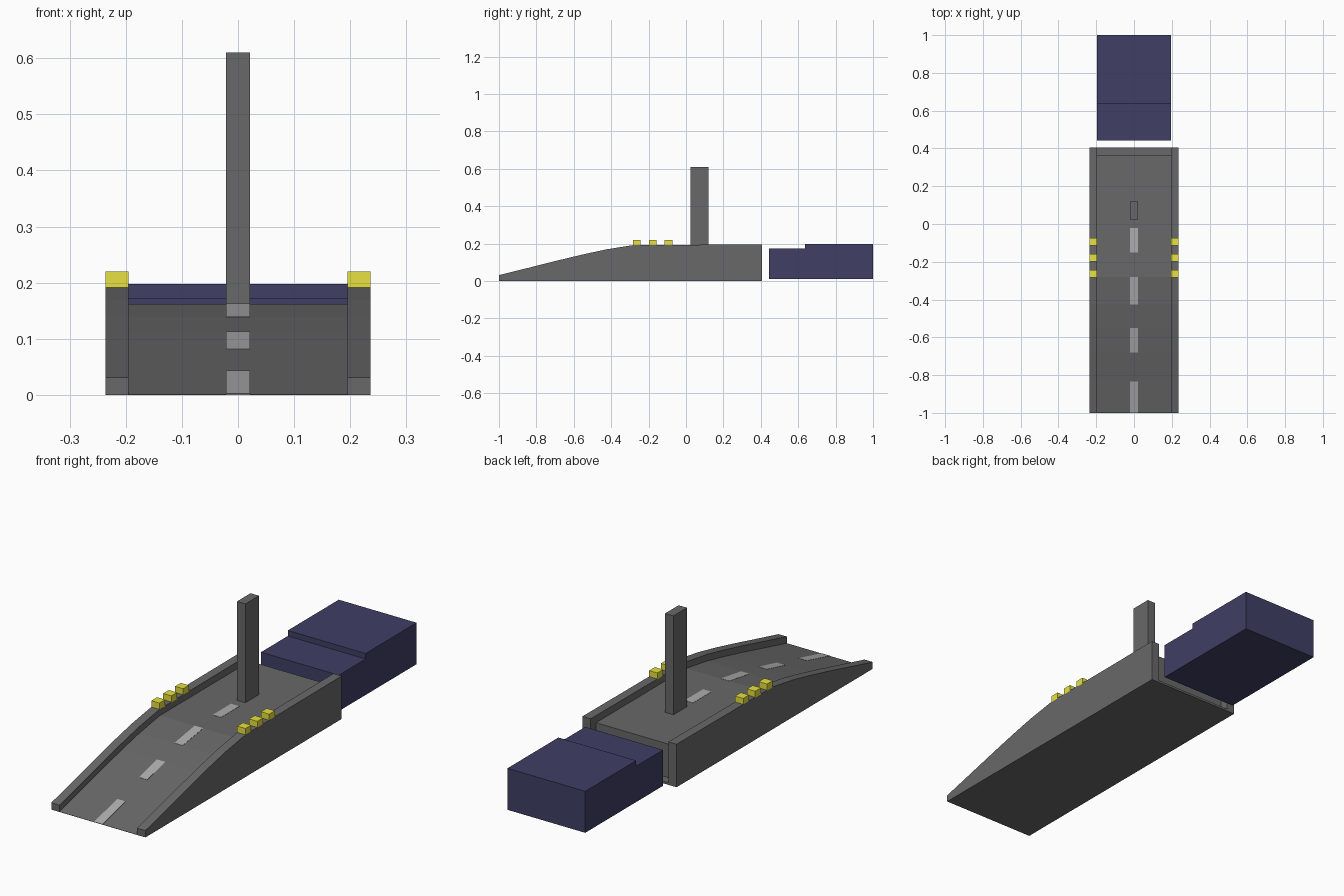
import bpy

if "Cube" in bpy.data.objects:
    bpy.data.objects.remove(bpy.data.objects["Cube"])


def material(name, rgb):
    m = bpy.data.materials.new(name)
    m.diffuse_color = (*rgb, 1)
    m.use_nodes = True
    m.node_tree.nodes["Principled BSDF"].inputs["Base Color"].default_value = m.diffuse_color
    return m


yellow = material("yellow", (0.8, 0.75, 0.05))
navy = material("navy", (0.05, 0.05, 0.13))
pale = material("pale_grey", (0.42, 0.42, 0.42))
asphalt = material("dark_grey", (0.14, 0.14, 0.14))


def extrude_x(name, profile, x0, x1, mat):
    """Prism from a closed (y, z) profile, counter-clockwise seen from +x."""
    n = len(profile)
    verts = [(x, y, z) for x in (x0, x1) for y, z in profile]
    faces = [tuple(reversed(range(n))), tuple(range(n, 2 * n))]
    faces += [(i, (i + 1) % n, n + (i + 1) % n, n + i) for i in range(n)]
    me = bpy.data.meshes.new(name)
    me.from_pydata(verts, [], faces)
    me.materials.append(mat)
    ob = bpy.data.objects.new(name, me)
    bpy.context.collection.objects.link(ob)
    return ob


def box(name, x0, x1, y0, y1, z0, z1, mat):
    return extrude_x(name, [(y0, z0), (y1, z0), (y1, z1), (y0, z1)], x0, x1, mat)


# Height curve of the ramp surface
curve = [(-1, 0.001), (-0.835, 0.042), (-0.68, 0.081), (-0.55, 0.112),
         (-0.425, 0.139), (-0.28, 0.162)]
IN, OUT, RIM = 0.195, 0.236, 0.03

# Road bed, with a low lip at the back end
extrude_x("road", [(-1, 0), (0.405, 0), (0.405, 0.01), (0.365, 0.01), (0.365, 0.162)]
          + curve[::-1], -IN, IN, asphalt)

# Side walls and yellow warning blocks
for side, x0, x1 in (("left", -OUT, -IN), ("right", IN, OUT)):
    top = [(y, z + RIM) for y, z in curve]
    extrude_x(side + "_wall", [(-1, 0), (0.405, 0), (0.405, 0.195)] + top[::-1],
              x0, x1, asphalt)
    for i in range(3):
        y = -0.284 + i * 0.085
        box(f"{side}_marker_{i}", x0, x1, y, y + 0.041, 0.19, 0.22, yellow)

# Lane dashes lying on the road
dashes = [curve[0:2], curve[2:4], curve[4:6], [(-0.152, 0.162), (-0.02, 0.162)]]
for i, ((y0, z0), (y1, z1)) in enumerate(dashes):
    extrude_x(f"lane_dash_{i}", [(y0, z0), (y1, z1), (y1, z1 + 0.001), (y0, z0 + 0.001)],
              -0.021, 0.021, pale)

# Upright post
box("post", -0.021, 0.021, 0.023, 0.12, 0.16, 0.61, asphalt)

# Stepped landing block behind the ramp
extrude_x("landing_block", [(0.443, 0.01), (1, 0.01), (1, 0.198), (0.635, 0.198),
                            (0.635, 0.173), (0.443, 0.173)], -IN, IN, navy)
